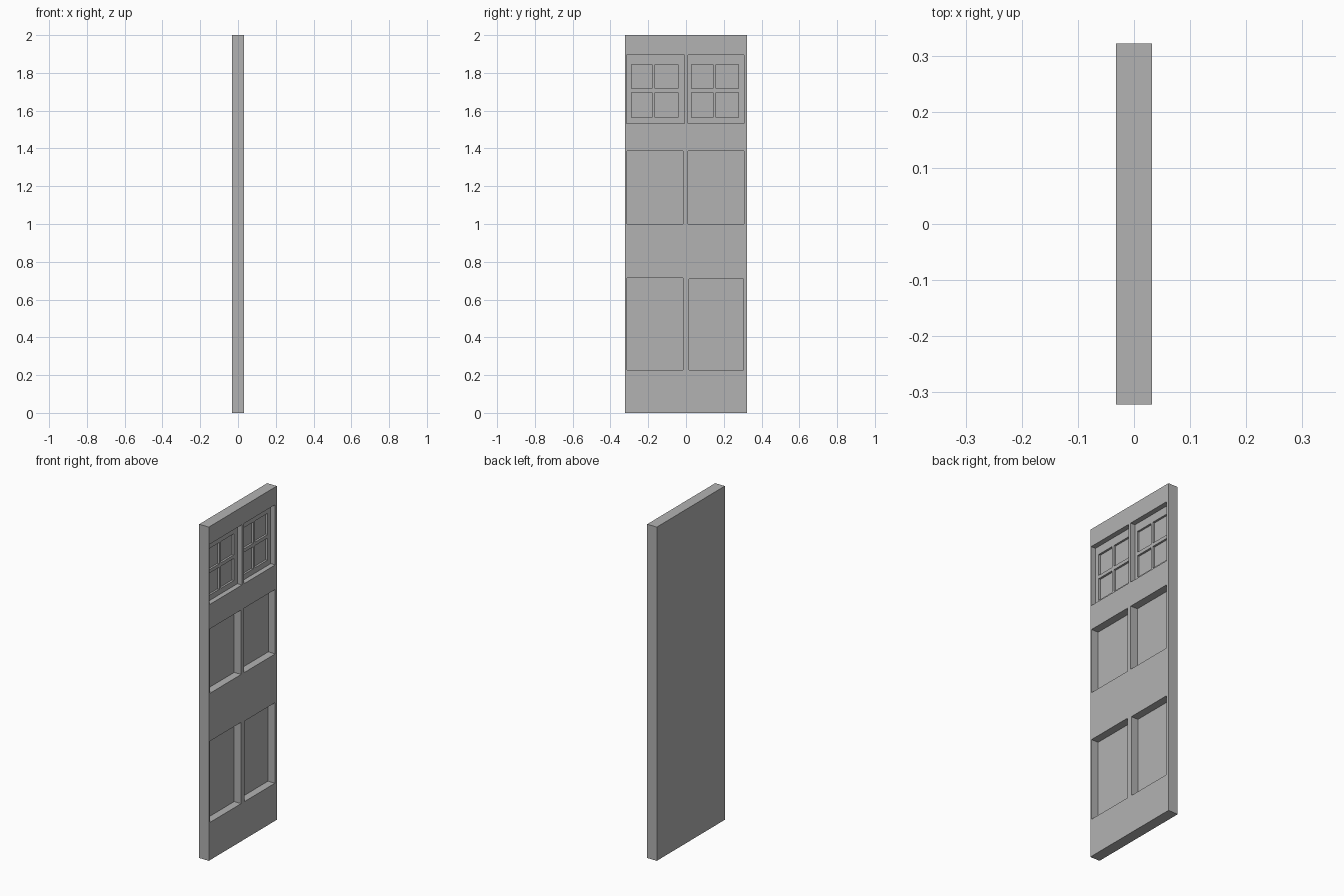
import bpy
import bmesh

cube = bpy.data.objects.get("Cube")
if cube:
    bpy.data.objects.remove(cube, do_unlink=True)

GREY = (0.448, 0.448, 0.448, 1)
mat = bpy.data.materials.new("plain grey")
mat.use_nodes = True
mat.diffuse_color = GREY
mat.node_tree.nodes["Principled BSDF"].inputs["Base Color"].default_value = GREY

FACE = 0.032          # half thickness of the door
HALF_WIDTH = 0.322


def boxes(name, bounds):
    """One object holding a box for each (x0, x1, y0, y1, z0, z1)."""
    bm = bmesh.new()
    for x0, x1, y0, y1, z0, z1 in bounds:
        verts = bmesh.ops.create_cube(bm, size=1)["verts"]
        bmesh.ops.scale(bm, verts=verts, vec=(x1 - x0, y1 - y0, z1 - z0))
        bmesh.ops.translate(bm, verts=verts,
                            vec=((x0 + x1) / 2, (y0 + y1) / 2, (z0 + z1) / 2))
    mesh = bpy.data.meshes.new(name)
    bm.to_mesh(mesh)
    bm.free()
    mesh.materials.append(mat)
    obj = bpy.data.objects.new(name, mesh)
    bpy.context.collection.objects.link(obj)
    return obj


def carve(target, name, openings, depth):
    """Sink rectangular openings (y0, y1, z0, z1) into the +x face."""
    cutter = boxes(name, [(FACE - depth, FACE + 0.05, *o) for o in openings])
    cutter.hide_render = True
    mod = target.modifiers.new(name, 'BOOLEAN')
    mod.operation = 'DIFFERENCE'
    mod.solver = 'EXACT'
    mod.object = cutter
    bpy.context.view_layer.objects.active = target
    bpy.ops.object.modifier_apply(modifier=mod.name)
    bpy.data.objects.remove(cutter, do_unlink=True)


# Door slab
door = boxes("door", [(-FACE, FACE, -HALF_WIDTH, HALF_WIDTH, 0, 2)])

# Deep middle and lower panels
carve(door, "panel_cutter", [
    (-0.312, -0.016, 1.0, 1.386), (0.011, 0.307, 1.0, 1.386),
    (-0.312, -0.016, 0.226, 0.713), (0.016, 0.304, 0.226, 0.708),
], 0.046)

# Shallower window recesses at the top
carve(door, "window_cutter", [
    (-0.315, -0.008, 1.533, 1.894), (0.01, 0.307, 1.533, 1.894),
], 0.03)

# Four small panes sunk in each window
columns = [(-0.289, -0.18), (-0.164, -0.043), (0.03, 0.142), (0.158, 0.277)]
rows = [(1.565, 1.697), (1.718, 1.845)]
carve(door, "pane_cutter", [(*c, *r) for c in columns for r in rows], 0.042)
